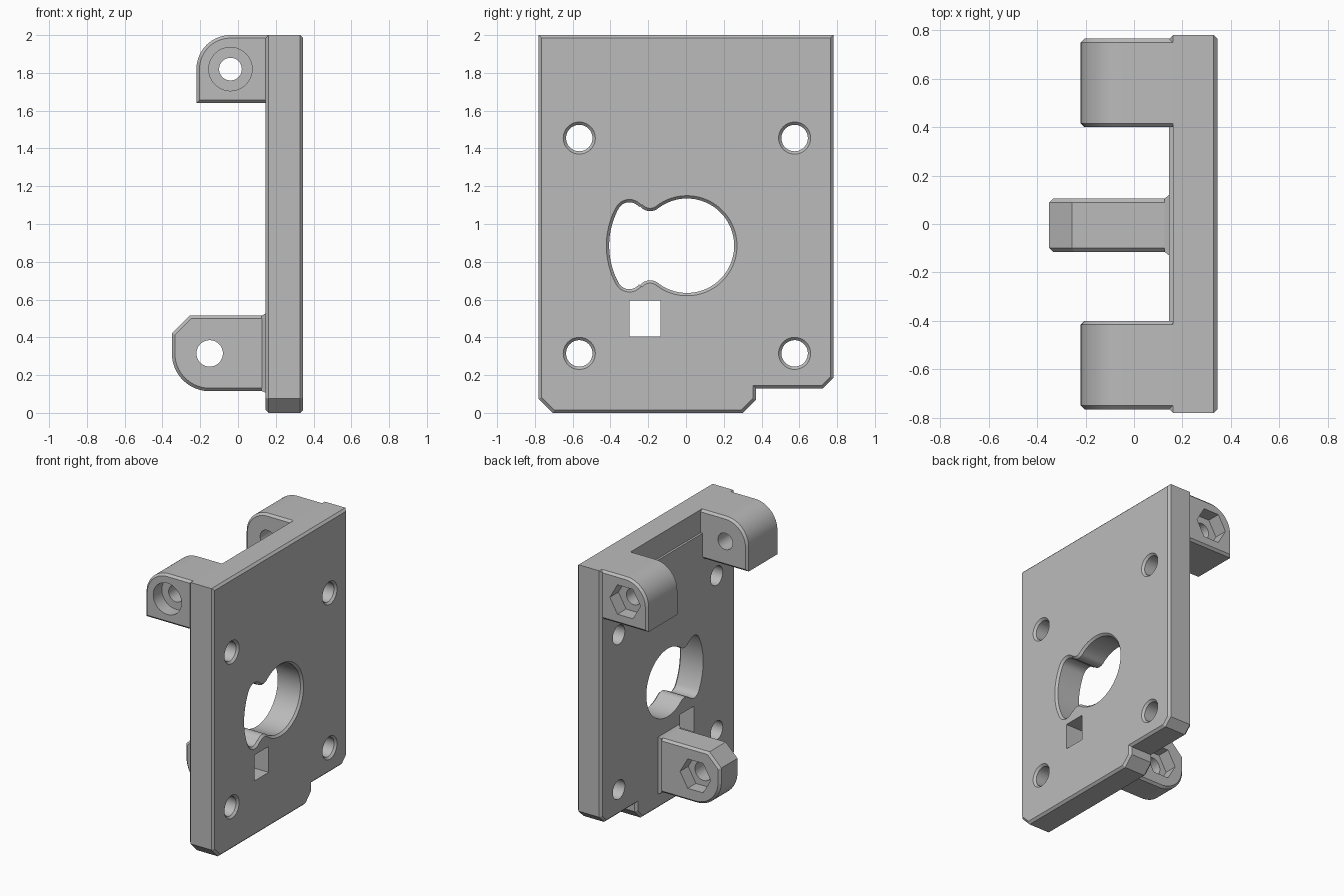
import bpy, bmesh
from math import cos, sin, radians, atan2, degrees, hypot

cube = bpy.data.objects.get("Cube")
if cube:
    bpy.data.objects.remove(cube, do_unlink=True)

grey = bpy.data.materials.new("plain grey")
grey.use_nodes = True
grey.diffuse_color = (0.5, 0.5, 0.5, 1)
grey.node_tree.nodes["Principled BSDF"].inputs["Base Color"].default_value = (0.5, 0.5, 0.5, 1)

CHAMFER = 0.016


def arc(cx, cy, r, a0, a1, n=16):
    """Points on an arc, angles in degrees."""
    angles = [radians(a0 + (a1 - a0) * i / n) for i in range(n + 1)]
    return [(cx + r * cos(a), cy + r * sin(a)) for a in angles]


def circle(cx, cy, r, n=48):
    return arc(cx, cy, r, 0, 360, n)[:-1]


def rect(u0, u1, v0, v1):
    return [(u0, v0), (u1, v0), (u1, v1), (u0, v1)]


def loft(name, axis, levels, bevel=0):
    """Solid through (depth, outline) levels along x or y, with chamfered ends."""
    bm = bmesh.new()
    rings = []
    for d, pts in levels:
        rings.append([bm.verts.new((d, u, v) if axis == "x" else (u, d, v)) for u, v in pts])
    for a, b in zip(rings, rings[1:]):
        for i in range(len(a)):
            j = (i + 1) % len(a)
            bm.faces.new((a[i], a[j], b[j], b[i]))
    caps = [bm.faces.new(rings[0]), bm.faces.new(rings[-1])]
    bmesh.ops.recalc_face_normals(bm, faces=bm.faces[:])
    if bevel:
        edges = [e for f in caps for e in f.edges]
        bmesh.ops.bevel(bm, geom=edges, offset=bevel, offset_type="OFFSET",
                        segments=1, profile=0.5, affect="EDGES")
    mesh = bpy.data.meshes.new(name)
    bm.to_mesh(mesh)
    bm.free()
    mesh.materials.append(grey)
    obj = bpy.data.objects.new(name, mesh)
    bpy.context.collection.objects.link(obj)
    return obj


def activate(obj):
    bpy.ops.object.select_all(action="DESELECT")
    obj.select_set(True)
    bpy.context.view_layer.objects.active = obj


def cut(obj, cutters):
    """Subtract each cutter, then remove it."""
    activate(obj)
    for c in cutters:
        c.hide_render = True
        mod = obj.modifiers.new("cut", "BOOLEAN")
        mod.operation = "DIFFERENCE"
        mod.solver = "EXACT"
        mod.object = c
        bpy.ops.object.modifier_apply(modifier=mod.name)
        bpy.data.objects.remove(c, do_unlink=True)


def smooth(obj):
    activate(obj)
    bpy.ops.object.shade_smooth_by_angle(angle=radians(30))


# Mounting plate with clipped corners and a notch in its lower edge
BACK, FACE = 0.145, 0.345
MID_Y, MID_Z = 0.005, 0.885
plate_outline = [(-0.78, 2), (-0.78, 0.075), (-0.705, 0), (0.30, 0), (0.37, 0.07),
                 (0.37, 0.13), (0.725, 0.13), (0.78, 0.185), (0.78, 2)]
plate = loft("mounting_plate", "x", [(BACK, plate_outline), (FACE, plate_outline)], CHAMFER)


def keyhole(d):
    """Round opening with a lobed side; d grows the outline evenly."""
    neck, lobe = (-0.19, 1.135), (-0.30, 1.05)
    a_neck = degrees(atan2(neck[1] - MID_Z, neck[0] - MID_Y))
    a_lobe = degrees(atan2(lobe[1] - MID_Z, lobe[0] - MID_Y))
    a_join = degrees(atan2(neck[1] - lobe[1], neck[0] - lobe[0]))
    reach = hypot(lobe[0] - MID_Y, lobe[1] - MID_Z) + 0.065
    upper = arc(MID_Y, MID_Z, 0.25 + d, 0, a_neck, 32)
    upper += arc(*neck, 0.067 - d, a_neck + 180, a_join + 180, 14)
    upper += arc(*lobe, 0.065 + d, a_join, a_lobe, 14)
    upper += arc(MID_Y, MID_Z, reach + d, a_lobe, 180, 12)[1:]
    lower = [(u, 2 * MID_Z - v) for u, v in reversed(upper[1:-1])]
    return upper + lower


def through_cut(name, outline):
    """Cutter through the plate that widens at the outer face."""
    return loft(name, "x", [(0.1, outline(0)), (FACE - 0.015, outline(0)),
                            (FACE + 0.005, outline(0.02))])


cutters = [through_cut("keyhole_cutter", keyhole)]
for sy in (-1, 1):
    for sz in (-1, 1):
        cutters.append(through_cut("screw_hole_cutter", lambda d: circle(
            MID_Y + sy * 0.57, MID_Z + sz * 0.57, 0.07 + d)))
slot = rect(-0.30, -0.135, 0.405, 0.595)
cutters.append(loft("slot_cutter", "x", [(0.1, slot), (0.4, slot)]))
recess = rect(-0.41, 0.41, 1.83, 2.1)
cutters.append(loft("recess_cutter", "x", [(0.1, recess), (0.161, recess)]))
cut(plate, cutters)
smooth(plate)


def lug(name, outline, y0, y1, cx, cz, r, pocket, pocket_start, pocket_end):
    """Pierced ear with a round or hexagonal pocket in one side."""
    obj = loft(name, "y", [(y0, outline), (y1, outline)], CHAMFER)
    bore = circle(cx, cz, r)
    cut(obj, [loft("bore_cutter", "y", [(y0 - 0.05, bore), (y1 + 0.05, bore)])]
        + ([loft("pocket_cutter", "y", [(pocket_start, pocket), (pocket_end, pocket)])]))
    smooth(obj)


# Two upper lugs with a rounded top corner
UX, UZ = -0.04, 1.82
upper_outline = ([(0.18, 2)] + arc(UX, UZ, 0.18, 90, 180, 20)
                 + [(-0.22, 1.64), (0.18, 1.64)])
lug("upper_lug_front", upper_outline, -0.765, -0.40, UX, UZ, 0.06,
    circle(UX, UZ, 0.115), -0.8, -0.665)
lug("upper_lug_back", upper_outline, 0.40, 0.765, UX, UZ, 0.06,
    circle(UX, UZ, 0.125, 6), 0.665, 0.8)

# Lower lug with a rounded bottom corner and a clipped top corner
LX, LZ = -0.15, 0.315
lower_outline = ([(0.2, 0.515), (-0.255, 0.515), (-0.35, 0.42)]
                 + arc(LX, LZ, 0.2, 180, 270, 20) + [(0.2, 0.115)])
lug("lower_lug", lower_outline, -0.115, 0.105, LX, LZ, 0.07,
    circle(LX, LZ, 0.125, 6), 0.01, 0.15)

# Flared collar where the lower lug meets the plate
loft("lower_lug_collar", "x", [(0.125, rect(-0.114, 0.104, 0.116, 0.514)),
                               (0.15, rect(-0.134, 0.124, 0.105, 0.53))])
